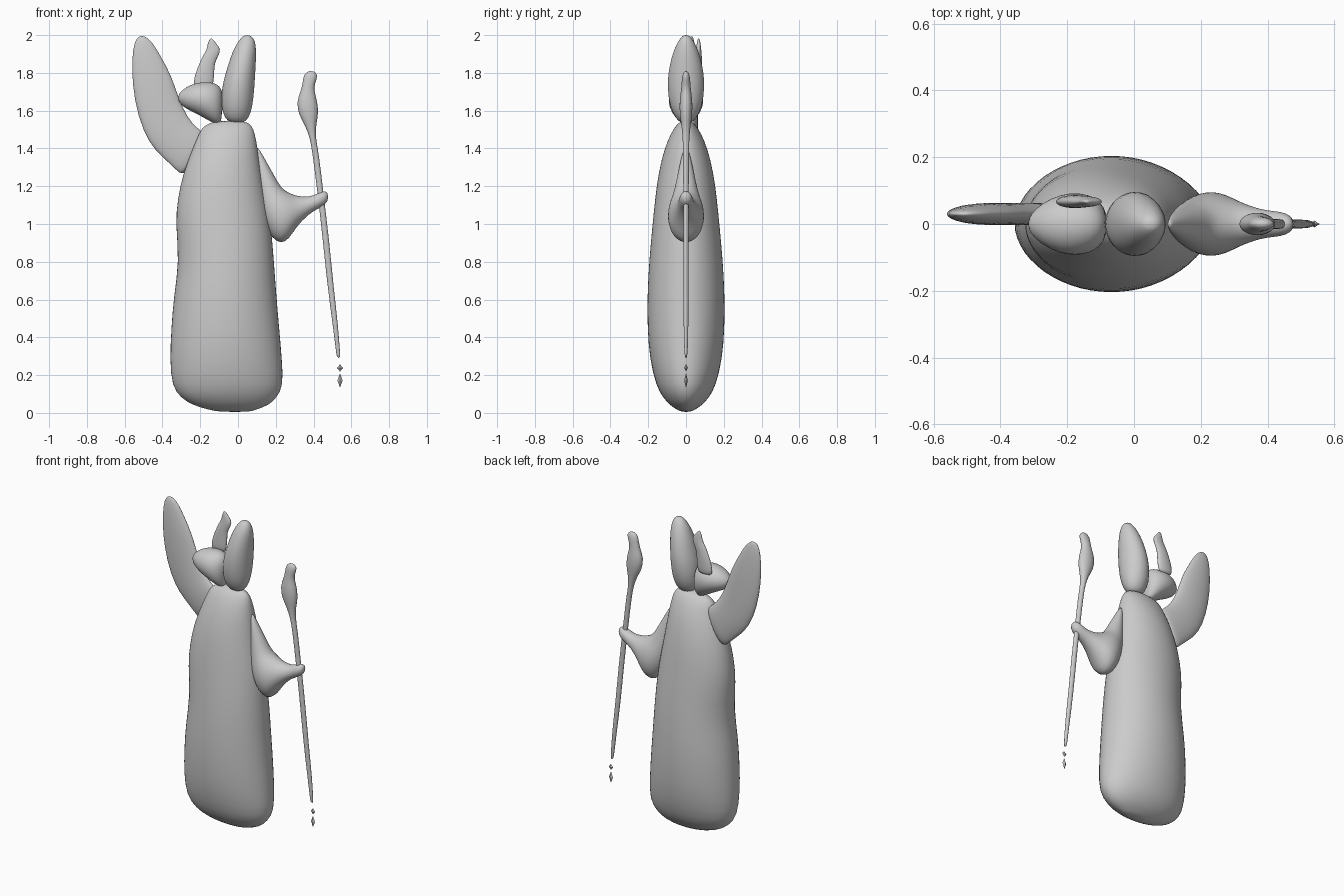
import bpy, bmesh
from math import cos, sin, tau
from mathutils import Vector


def loft(name, stations, y=0.0, sides=20, smooth=1):
    """Skin elliptical rings; each station is (x1, z1, x2, z2, half depth)."""
    bm = bmesh.new()
    rings = []
    for x1, z1, x2, z2, hy in stations:
        a, b = Vector((x1, y, z1)), Vector((x2, y, z2))
        mid, half = (a + b) / 2, (b - a) / 2
        rings.append([bm.verts.new(mid + half * cos(tau * i / sides)
                                   + Vector((0, hy * sin(tau * i / sides), 0)))
                      for i in range(sides)])
    for r, s in zip(rings, rings[1:]):
        for i in range(sides):
            j = (i + 1) % sides
            bm.faces.new((r[i], r[j], s[j], s[i]))
    bm.faces.new(rings[0])
    bm.faces.new(rings[-1])
    bmesh.ops.recalc_face_normals(bm, faces=bm.faces)
    for f in bm.faces:
        f.smooth = smooth > 0
    mesh = bpy.data.meshes.new(name)
    bm.to_mesh(mesh)
    bm.free()
    ob = bpy.data.objects.new(name, mesh)
    bpy.context.collection.objects.link(ob)
    if smooth:
        ob.modifiers.new("smooth", 'SUBSURF').levels = smooth
        ob.modifiers["smooth"].render_levels = smooth
    return ob


def level(rows):
    """Horizontal stations from (z, left x, right x, half depth)."""
    return [(l, z, r, z, d) for z, l, r, d in rows]


# Long robe
loft("robe", level([
    (0.005, -0.09, 0.06, 0.02), (0.015, -0.15, 0.09, 0.045),
    (0.04, -0.24, 0.165, 0.085), (0.08, -0.305, 0.205, 0.122),
    (0.14, -0.352, 0.243, 0.158), (0.28, -0.363, 0.235, 0.193),
    (0.45, -0.355, 0.22, 0.206), (0.62, -0.342, 0.205, 0.206),
    (0.8, -0.312, 0.192, 0.197), (1.0, -0.333, 0.176, 0.178),
    (1.13, -0.322, 0.152, 0.165), (1.27, -0.292, 0.125, 0.147),
    (1.4, -0.24, 0.105, 0.115), (1.48, -0.207, 0.09, 0.08),
    (1.52, -0.185, 0.075, 0.055), (1.548, -0.12, 0.04, 0.025)]), sides=28)

# Tall upright hood
loft("tall_hood", level([
    (1.535, -0.04, 0.03, 0.03), (1.56, -0.072, 0.058, 0.055),
    (1.62, -0.09, 0.078, 0.087), (1.72, -0.088, 0.088, 0.1),
    (1.8, -0.066, 0.092, 0.095), (1.88, -0.042, 0.097, 0.079),
    (1.95, -0.012, 0.096, 0.053), (1.985, 0.015, 0.083, 0.03),
    (2.0, 0.035, 0.062, 0.012)]))

# Round head leaning to the side
loft("head", [
    (-0.318, 1.66, -0.316, 1.685, 0.015), (-0.3, 1.625, -0.295, 1.71, 0.045),
    (-0.255, 1.6, -0.25, 1.74, 0.078), (-0.195, 1.57, -0.185, 1.755, 0.097),
    (-0.145, 1.54, -0.125, 1.75, 0.09), (-0.11, 1.525, -0.095, 1.73, 0.07),
    (-0.085, 1.535, -0.078, 1.69, 0.035)])

# Curved flat horn
loft("horn", level([
    (1.71, -0.235, -0.135, 0.016), (1.75, -0.237, -0.13, 0.02),
    (1.8, -0.226, -0.124, 0.02), (1.85, -0.205, -0.125, 0.019),
    (1.89, -0.187, -0.103, 0.017), (1.925, -0.165, -0.09, 0.014),
    (1.95, -0.163, -0.11, 0.011), (1.985, -0.148, -0.138, 0.005)]), y=0.067, sides=16)

# Raised wing-like arm
loft("raised_arm", [
    (-0.525, 1.995, -0.5, 1.998, 0.005), (-0.55, 1.965, -0.455, 1.97, 0.015),
    (-0.562, 1.88, -0.41, 1.89, 0.024), (-0.562, 1.74, -0.352, 1.79, 0.032),
    (-0.532, 1.57, -0.315, 1.67, 0.034), (-0.475, 1.43, -0.265, 1.56, 0.034),
    (-0.405, 1.355, -0.215, 1.51, 0.034), (-0.335, 1.295, -0.19, 1.49, 0.032),
    (-0.285, 1.235, -0.17, 1.46, 0.03)], y=0.03)

# Wide sleeve ending in the gripping hand
loft("sleeve", [
    (0.095, 1.41, 0.105, 1.41, 0.01), (0.095, 1.3, 0.168, 1.3, 0.038),
    (0.105, 1.1, 0.215, 1.215, 0.065), (0.135, 1.0, 0.235, 1.19, 0.087),
    (0.178, 0.925, 0.255, 1.175, 0.098), (0.225, 0.892, 0.28, 1.163, 0.096),
    (0.27, 0.918, 0.305, 1.152, 0.083), (0.305, 0.98, 0.335, 1.147, 0.065),
    (0.37, 1.05, 0.385, 1.145, 0.044), (0.42, 1.078, 0.42, 1.162, 0.039),
    (0.458, 1.1, 0.455, 1.178, 0.034), (0.478, 1.125, 0.478, 1.165, 0.015)])

# Gnarled staff
loft("staff", [
    (0.365, 1.808, 0.395, 1.813, 0.008), (0.345, 1.785, 0.43, 1.79, 0.022),
    (0.342, 1.75, 0.405, 1.74, 0.024), (0.33, 1.7, 0.405, 1.7, 0.028),
    (0.308, 1.65, 0.423, 1.65, 0.036), (0.318, 1.58, 0.428, 1.58, 0.035),
    (0.35, 1.53, 0.415, 1.53, 0.026), (0.38, 1.46, 0.41, 1.46, 0.018),
    (0.393, 1.38, 0.428, 1.38, 0.016), (0.42, 1.17, 0.452, 1.17, 0.015),
    (0.45, 0.9, 0.485, 0.9, 0.014), (0.472, 0.68, 0.505, 0.68, 0.014),
    (0.503, 0.45, 0.532, 0.45, 0.013), (0.517, 0.34, 0.538, 0.34, 0.01),
    (0.522, 0.29, 0.545, 0.285, 0.006)], sides=12)

# Loose chips under the staff tip
for i, (z, h, w) in enumerate([(0.238, 0.018, 0.016), (0.172, 0.035, 0.014)]):
    loft(f"chip_{i + 1}", level([
        (z - h, 0.539, 0.541, 0.001), (z, 0.54 - w, 0.54 + w, 0.01),
        (z + h, 0.539, 0.541, 0.001)]), sides=4, smooth=0)
